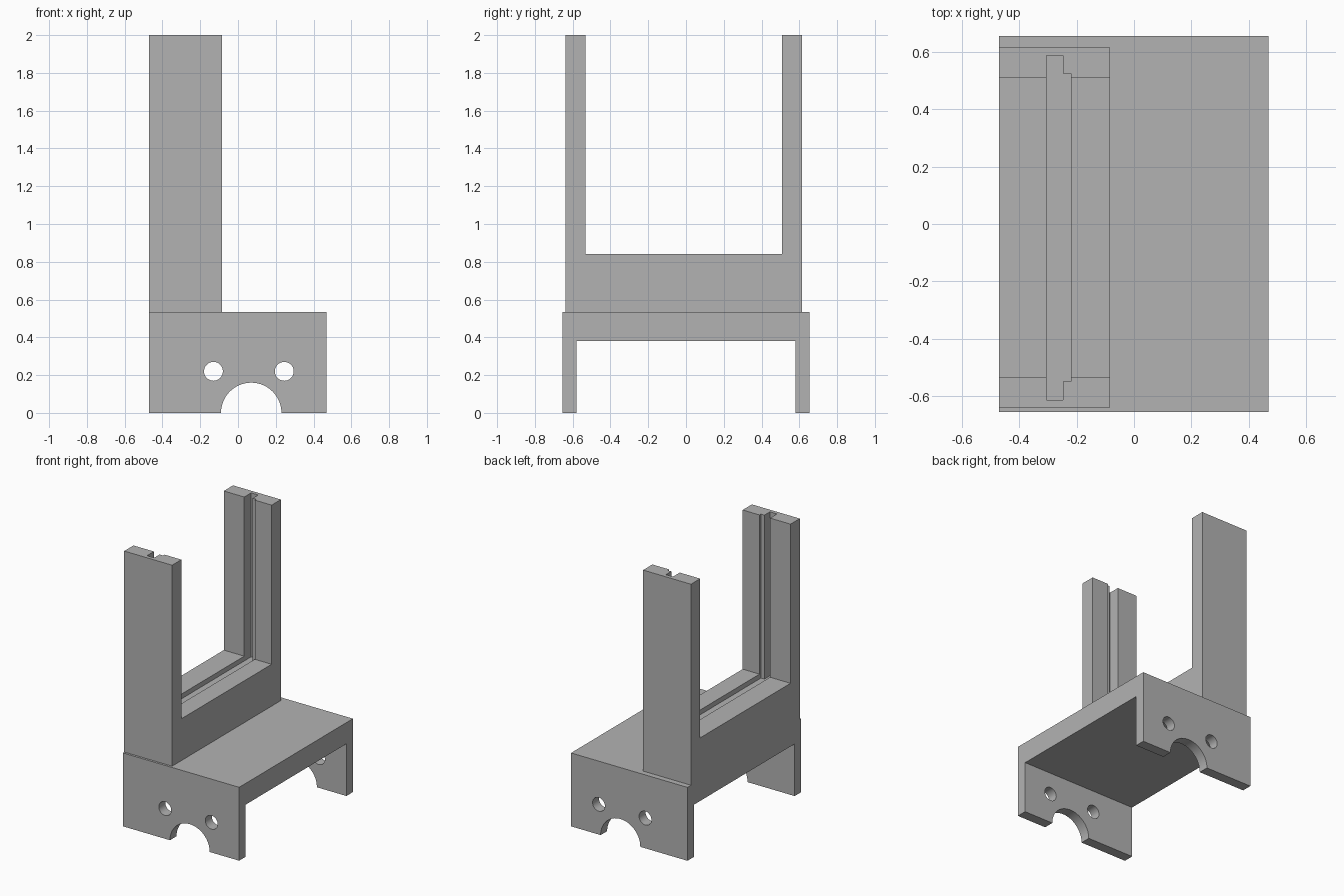
import bpy
import bmesh
import math
from mathutils import Vector

cube = bpy.data.objects.get("Cube")
if cube:
    bpy.data.objects.remove(cube, do_unlink=True)

grey = bpy.data.materials.new("plain grey")
grey.use_nodes = True
colour = (0.45, 0.45, 0.45, 1)
grey.diffuse_color = colour
grey.node_tree.nodes["Principled BSDF"].inputs["Base Color"].default_value = colour


def prism(name, outline, sweep):
    """Extrude a closed 3D outline along the sweep vector."""
    bm = bmesh.new()
    face = bm.faces.new([bm.verts.new(p) for p in outline])
    swept = bmesh.ops.extrude_face_region(bm, geom=[face])["geom"]
    verts = [v for v in swept if isinstance(v, bmesh.types.BMVert)]
    bmesh.ops.translate(bm, verts=verts, vec=Vector(sweep))
    bmesh.ops.recalc_face_normals(bm, faces=bm.faces)
    mesh = bpy.data.meshes.new(name)
    bm.to_mesh(mesh)
    bm.free()
    mesh.materials.append(grey)
    obj = bpy.data.objects.new(name, mesh)
    bpy.context.collection.objects.link(obj)
    return obj


def cut(obj, cutter):
    """Subtract the cutter from the part and discard it."""
    cutter.hide_render = True
    mod = obj.modifiers.new("cut", "BOOLEAN")
    mod.operation = "DIFFERENCE"
    mod.solver = "EXACT"
    mod.object = cutter
    bpy.ops.object.select_all(action="DESELECT")
    obj.select_set(True)
    bpy.context.view_layer.objects.active = obj
    bpy.ops.object.modifier_apply(modifier=mod.name)
    bpy.data.objects.remove(cutter, do_unlink=True)


def u_outline(x, mid, outer, inner, closed_z, floor_z, open_z):
    """U shape in the y-z plane; opens towards open_z."""
    half = [(outer, closed_z), (outer, open_z), (inner, open_z), (inner, floor_z)]
    pts = half + [(-y, z) for y, z in reversed(half)]
    return [(x, mid + y, z) for y, z in pts]


# Base: bridge with two end legs
LEFT, HALF_Y, DECK = -0.47, 0.655, 0.535
base = prism("base", u_outline(LEFT, 0, HALF_Y, 0.58, DECK, 0.38, 0), (0.938, 0, 0))

# Shaft arch and screw holes through both legs
for x, z, r, sides in ((0.07, 0, 0.16, 64), (-0.13, 0.22, 0.05, 32), (0.245, 0.22, 0.05, 32)):
    angles = [math.tau * i / sides for i in range(sides)]
    ring = [(x + r * math.cos(a), -1, z + r * math.sin(a)) for a in angles]
    cut(base, prism("hole_cutter", ring, (0, 2, 0)))

# Upright frame: sill with two posts
MID = -0.0125
frame = prism("upright_frame", u_outline(LEFT, MID, 0.6265, 0.52, DECK, 0.84, 2), (0.386, 0, 0))

# Stepped slide groove in the posts and sill
half = [(-0.305, 0.5995), (-0.248, 0.5995), (-0.248, 0.5365), (-0.22, 0.5365)]
slot = half + [(x, -y) for x, y in reversed(half)]
cut(frame, prism("groove_cutter", [(x, MID + y, 0.805) for x, y in slot], (0, 0, 1.4)))

for obj in (base, frame):
    bpy.ops.object.select_all(action="DESELECT")
    obj.select_set(True)
    bpy.context.view_layer.objects.active = obj
    bpy.ops.object.shade_smooth_by_angle(angle=math.radians(30))
